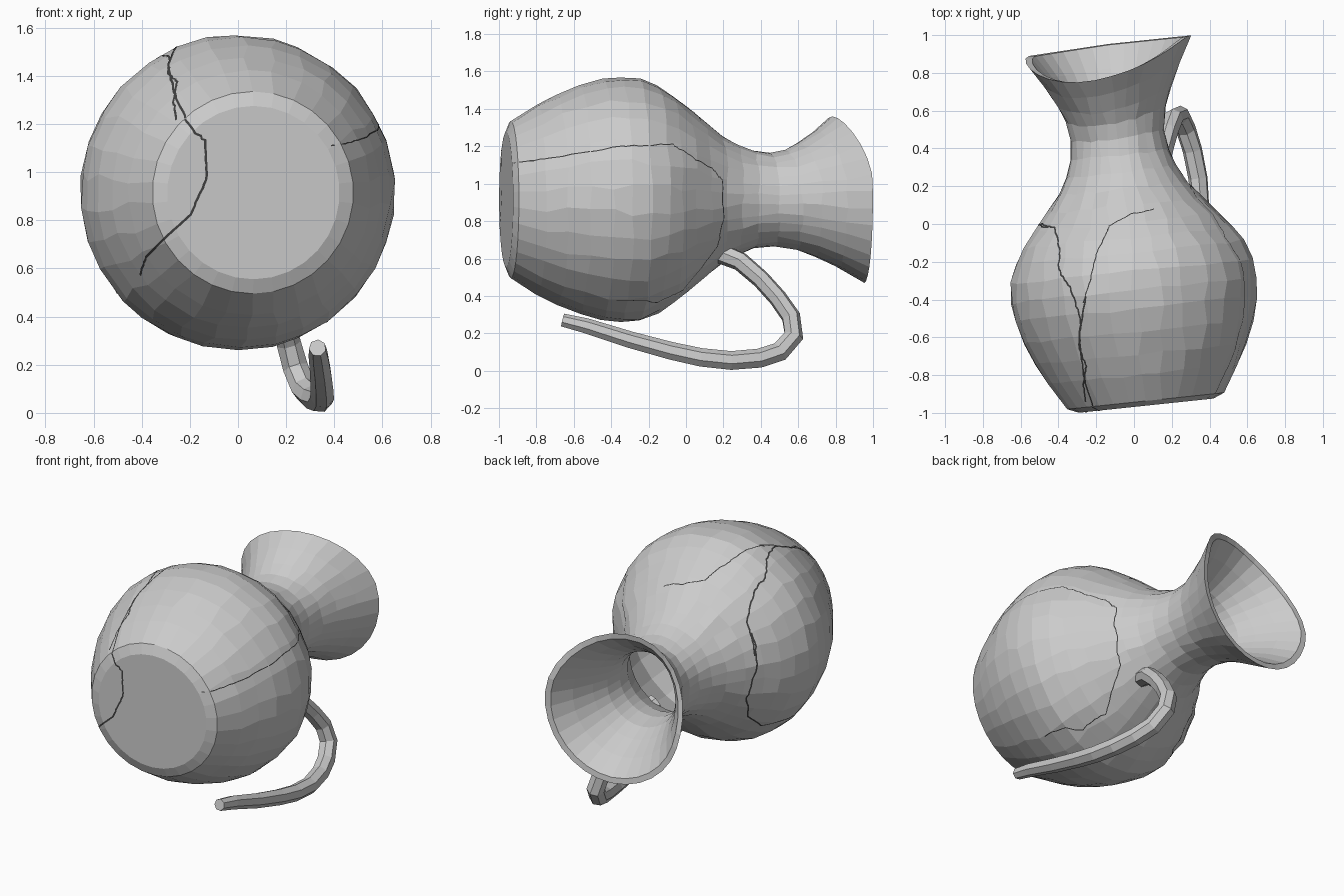
import bpy, bmesh, math, random
from mathutils import Vector
from mathutils.bvhtree import BVHTree

if "Cube" in bpy.data.objects:
    bpy.data.objects.remove(bpy.data.objects["Cube"])

random.seed(4)
SIDES = 30
TILT = math.radians(6)
AXIS = Vector((-math.sin(TILT), math.cos(TILT), 0))
SIDE = Vector((math.cos(TILT), math.sin(TILT), 0))
PIVOT = Vector((0, -0.35, 0.915))


def make_object(name, bm, material=None):
    mesh = bpy.data.meshes.new(name)
    bm.to_mesh(mesh)
    obj = bpy.data.objects.new(name, mesh)
    bpy.context.collection.objects.link(obj)
    if material:
        mesh.materials.append(material)
    return obj


def bridge(bm, a, b):
    n = len(a)
    for i in range(n):
        bm.faces.new((a[i], a[(i + 1) % n], b[(i + 1) % n], b[i]))


def jug_point(t, r, a):
    # the lip dips along the jug axis on its upper side
    w = min(1, max(0, (t - 0.75) / 0.56))
    dip = 0.18 * max(0, math.cos(a - math.radians(105))) ** 1.5
    dip += 0.02 * max(0, -math.cos(a))
    return PIVOT + AXIS * (t - w * dip) + SIDE * (r * math.cos(a)) + Vector((0, 0, r * math.sin(a)))


# Jug: outer profile (distance along axis, radius), then the inner wall
outer = [(-0.615, 0.36), (-0.59, 0.42), (-0.45, 0.508), (-0.34, 0.563), (-0.22, 0.612),
         (-0.1, 0.645), (0.0, 0.656), (0.1, 0.648), (0.2, 0.61), (0.28, 0.56), (0.36, 0.495),
         (0.45, 0.42), (0.54, 0.345), (0.63, 0.295), (0.72, 0.262), (0.83, 0.25),
         (0.95, 0.268), (1.05, 0.307), (1.18, 0.37), (1.31, 0.445)]
inner = [(1.305, 0.41), (1.18, 0.33), (1.05, 0.268), (0.95, 0.228), (0.83, 0.21), (0.72, 0.222),
         (0.54, 0.305), (0.36, 0.455), (0.2, 0.57), (0.0, 0.616), (-0.22, 0.572),
         (-0.45, 0.468), (-0.57, 0.38)]
bm = bmesh.new()
rings = []
for k, (t, r) in enumerate(outer + inner):
    loose = 0.004 if 1 < k < len(outer) - 1 else 0
    ring = []
    for i in range(SIDES):
        a = math.tau * (i + (0.5 if loose == 0 else random.uniform(0.35, 0.65))) / SIDES
        ring.append(bm.verts.new(jug_point(t + random.uniform(-2, 2) * loose,
                                           r + random.uniform(-1, 0.7) * loose, a)))
    rings.append(ring)
for a, b in zip(rings, rings[1:]):
    bridge(bm, a, b)
bm.faces.new(rings[0])
bm.faces.new(rings[-1])
bmesh.ops.recalc_face_normals(bm, faces=bm.faces)
make_object("jug_body", bm)
tree = BVHTree.FromBMesh(bm)
bm.free()

# Handle: tapered tube, joined at the neck and broken off at its lower end
path = [(0.33, -0.66, 0.27, .036), (0.335, -0.53, 0.238, .042), (0.345, -0.3, 0.165, .046),
        (0.35, -0.08, 0.105, .049), (0.35, 0.08, 0.07, .051), (0.34, 0.24, 0.053, .052),
        (0.31, 0.39, 0.065, .053), (0.275, 0.5, 0.1, .054), (0.24, 0.575, 0.185, .054),
        (0.21, 0.56, 0.29, .052), (0.185, 0.49, 0.39, .05), (0.16, 0.4, 0.49, .05),
        (0.13, 0.29, 0.585, .052), (0.09, 0.18, 0.63, .055)]
bm = bmesh.new()
pts = [Vector(p[:3]) for p in path]
rings = []
for i, p in enumerate(pts):
    d = (pts[min(i + 1, len(pts) - 1)] - pts[max(i - 1, 0)]).normalized()
    u = d.cross(Vector((0.9, 0, 0.35))).normalized()
    v = d.cross(u)
    rings.append([bm.verts.new(p + (u * math.cos(math.tau * j / 7) + v * math.sin(math.tau * j / 7))
                               * path[i][3]) for j in range(7)])
for a, b in zip(rings, rings[1:]):
    bridge(bm, a, b)
bm.faces.new(rings[0])
bm.faces.new(rings[-1])
bmesh.ops.recalc_face_normals(bm, faces=bm.faces)
make_object("handle", bm)
bm.free()

# Cracks: thin dark strips projected on the jug from one side
dark = bpy.data.materials.new("crack_dark")
dark.diffuse_color = (0.05, 0.05, 0.05, 1)
dark.use_nodes = True
dark.node_tree.nodes["Principled BSDF"].inputs["Base Color"].default_value = dark.diffuse_color


def crack(name, view, line, width):
    place = {"top": lambda a, b: (Vector((a, b, 3)), Vector((0, 0, -1))),
             "front": lambda a, b: (Vector((a, -3, b)), Vector((0, 1, 0))),
             "right": lambda a, b: (Vector((3, a, b)), Vector((-1, 0, 0))),
             "left": lambda a, b: (Vector((-3, a, b)), Vector((1, 0, 0)))}[view]
    hits = []
    for (a, b), (c, d) in zip(line, line[1:]):
        for k in range(8):
            f = k / 8
            j = random.uniform(-0.004, 0.004)
            loc, nor, _, _ = tree.ray_cast(*place(a + (c - a) * f + j, b + (d - b) * f + j))
            if loc is not None:
                hits.append((loc + nor * 0.002, nor))
    bm = bmesh.new()
    last = None
    for i, (p, n) in enumerate(hits):
        d = hits[min(i + 1, len(hits) - 1)][0] - hits[max(i - 1, 0)][0]
        s = d.cross(n).normalized() * width / 2
        pair = (bm.verts.new(p - s), bm.verts.new(p + s))
        if last:
            bm.faces.new((last[0], last[1], pair[1], pair[0]))
        last = pair
    make_object(name, bm, dark)
    bm.free()


crack("crack_top", "top", [(-0.49, 0), (-0.42, -0.02), (-0.39, -0.13), (-0.4, -0.24), (-0.33, -0.35),
      (-0.28, -0.52), (-0.29, -0.65), (-0.25, -0.75), (-0.27, -0.85), (-0.25, -0.95)], 0.01)
crack("crack_branch", "top", [(-0.27, -0.42), (-0.23, -0.3), (-0.2, -0.16), (-0.15, -0.06),
      (-0.13, -0.01), (-0.02, 0.05), (0.12, 0.08)], 0.006)
crack("crack_base", "front", [(-0.25, 1.53), (-0.29, 1.45), (-0.26, 1.32), (-0.21, 1.2), (-0.14, 1.13),
      (-0.13, 0.97), (-0.2, 0.82), (-0.3, 0.73), (-0.38, 0.65), (-0.41, 0.56)], 0.01)
crack("crack_right", "right", [(-0.92, 1.11), (-0.7, 1.14), (-0.35, 1.2), (-0.07, 1.21), (0.02, 1.15),
      (0.15, 1.07), (0.19, 1.02), (0.2, 0.82), (0.17, 0.67), (0.08, 0.55), (-0.02, 0.43),
      (-0.15, 0.37), (-0.4, 0.38)], 0.006)
crack("crack_left", "left", [(-0.02, 1.15), (0.0, 0.95), (0.03, 0.75), (-0.03, 0.6), (-0.15, 0.5),
      (-0.4, 0.5)], 0.01)
